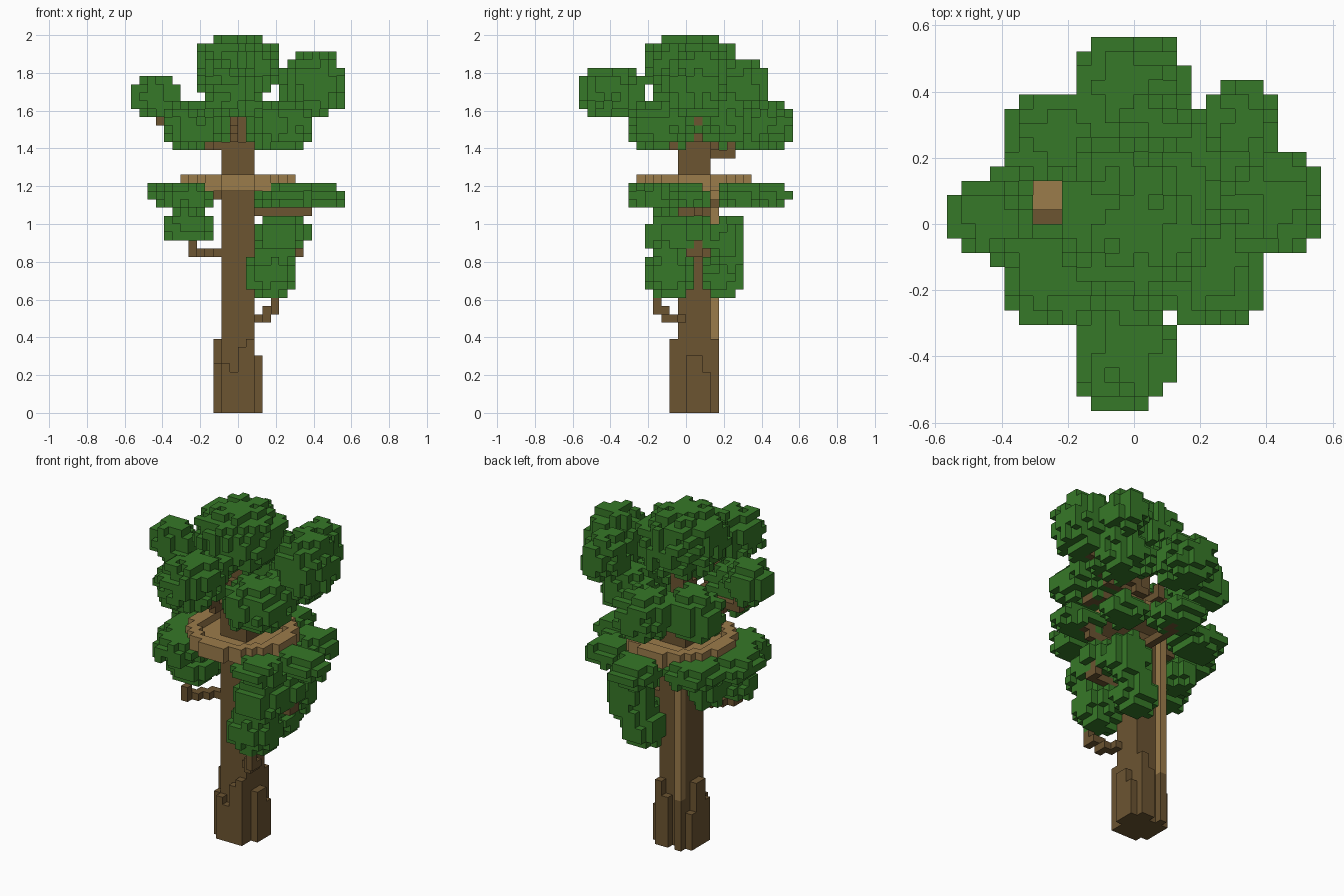
import bpy
import bmesh
import random
from mathutils import Vector

if "Cube" in bpy.data.objects:
    bpy.data.objects.remove(bpy.data.objects["Cube"], do_unlink=True)

random.seed(11)
UNIT = 2 / 46          # edge of one block
parts = {}             # part name -> (material, set of blocks)
taken = set()          # every filled block


def material(name, color):
    mat = bpy.data.materials.new(name)
    mat.use_nodes = True
    mat.diffuse_color = (*color, 1)
    bsdf = next(n for n in mat.node_tree.nodes if n.type == 'BSDF_PRINCIPLED')
    bsdf.inputs["Base Color"].default_value = (*color, 1)
    bsdf.inputs["Roughness"].default_value = 0.9
    return mat


leaf = material("leaf green", (0.037, 0.188, 0.021))
bark = material("bark brown", (0.15, 0.089, 0.031))
plank = material("plank brown", (0.33, 0.2, 0.07))


def add(name, mat, cells):
    """Claim the free blocks for a part."""
    free = set(cells) - taken
    taken.update(free)
    parts.setdefault(name, (mat, set()))[1].update(free)


def box(x0, x1, y0, y1, z0, z1):
    return [(x, y, z) for x in range(x0, x1)
            for y in range(y0, y1) for z in range(z0, z1)]


def clump(x0, x1, y0, y1, z0, z1):
    """Rounded blocky mass filling a box, with a ragged skin."""
    lo, hi = Vector((x0, y0, z0)), Vector((x1, y1, z1))
    mid, half = (lo + hi) / 2, (hi - lo) / 2
    cells = []
    for c in box(x0, x1, y0, y1, z0, z1):
        d = sum(abs((c[i] + 0.5 - mid[i]) / half[i]) ** 2.4 for i in range(3))
        if d < random.uniform(0.7, 1.25):
            cells.append(c)
    return cells


def branch(start, end):
    """Stepped line of blocks joined face to face."""
    pos, cells = list(start), [tuple(start)]
    while pos != list(end):
        axis = max(range(3), key=lambda i: abs(end[i] - pos[i]))
        pos[axis] += 1 if end[axis] > pos[axis] else -1
        cells.append(tuple(pos))
    return cells


def build(name, mat, cells):
    """Mesh the exposed faces of a part."""
    bm = bmesh.new()
    corners = {}

    def corner(p):
        if p not in corners:
            corners[p] = bm.verts.new(Vector(p) * UNIT)
        return corners[p]

    for c in sorted(cells):
        for axis in range(3):
            u, v = (axis + 1) % 3, (axis + 2) % 3
            for side in (0, 1):
                near = list(c)
                near[axis] += 2 * side - 1
                if tuple(near) in taken:
                    continue
                ring = []
                for a, b in ((0, 0), (1, 0), (1, 1), (0, 1)):
                    p = list(c)
                    p[axis] += side
                    p[u] += a
                    p[v] += b
                    ring.append(corner(tuple(p)))
                bm.faces.new(ring if side else ring[::-1])
    mesh = bpy.data.meshes.new(name)
    bm.to_mesh(mesh)
    bm.free()
    mesh.materials.append(mat)
    bpy.context.collection.objects.link(bpy.data.objects.new(name, mesh))


# Trunk and its thin leader inside the crown
add("trunk", bark, box(-2, 2, -1, 3, 0, 33))
add("trunk", bark, box(-1, 0, -1, 2, 33, 36))
add("trunk", bark, box(-1, 1, 0, 2, 33, 41))

# Ladder up the back of the trunk
add("ladder", plank, box(-2, -1, 3, 4, 7, 27))

# Root buttresses of uneven height
for x0, x1, y0, y1, top in ((-3, -2, 0, 2, 9), (-3, -2, -1, 0, 6), (-2, -1, -2, -1, 6),
                            (-1, 0, -2, -1, 5), (0, 2, -2, -1, 8), (1, 2, -2, -1, 9),
                            (2, 3, 0, 2, 7), (2, 3, 2, 3, 5), (-2, -1, 3, 4, 7),
                            (0, 1, 3, 4, 7), (1, 2, 3, 4, 9), (-3, -2, 2, 3, 5)):
    add("roots", bark, box(x0, x1, y0, y1, 0, top))

# Round platform with a raised rim
for x, y, z in box(-7, 7, -6, 8, 27, 29):
    r = ((x + 0.5) ** 2 + (y - 0.5) ** 2) ** 0.5
    if r < 6.9 and (z == 27 or r > 5.2):
        add("platform", plank, [(x, y, z)])

# Branches reaching to the leaf masses
for start, end in (((-3, -1, 19), (-6, -4, 20)), ((2, -1, 11), (4, -4, 13)),
                   ((2, 0, 19), (7, 1, 20)), ((2, 2, 20), (5, 4, 22)),
                   ((2, 2, 15), (3, 4, 16)), ((0, 3, 31), (0, 5, 32)),
                   ((1, 3, 32), (7, 6, 38)), ((2, 1, 33), (9, 1, 38)),
                   ((-3, 0, 34), (-10, 0, 36)), ((-1, -2, 33), (-1, -8, 37)),
                   ((-3, 2, 32), (-6, 5, 33)), ((2, -1, 32), (5, -3, 33)),
                   ((-3, -1, 32), (-5, -3, 33)), ((2, 1, 24), (9, 1, 26)),
                   ((-3, 1, 26), (-8, 0, 26)), ((0, 3, 25), (1, 9, 26))):
    add("branches", bark, branch(start, end))

# Upper leaf masses
UPPER = {
    "crown_top": (-5, 5, -5, 6, 38, 46),
    "crown_right": (6, 13, -2, 5, 36, 44),
    "crown_back_right": (5, 10, 4, 10, 37, 43),
    "crown_left": (-13, -7, -2, 3, 36, 41),
    "crown_front": (-4, 3, -13, -5, 36, 42),
    "crown_back": (-4, 3, 6, 13, 32, 38),
    "crown_back_left": (-9, -2, 3, 9, 32, 38),
    "crown_front_left": (-9, -2, -7, 0, 32, 38),
    "crown_front_right": (1, 9, -7, 1, 32, 38),
    "crown_side_right": (2, 9, 1, 8, 33, 38),
}
# Leaf skirt under the platform and masses lower on the trunk
LOWER = {
    "skirt_left": (-11, -4, -3, 4, 25, 28),
    "skirt_front_left": (-9, -3, -7, -1, 25, 28),
    "skirt_front_right": (3, 9, -7, -1, 25, 28),
    "skirt_right": (6, 13, -2, 3, 25, 28),
    "skirt_back_right": (4, 10, 4, 9, 25, 28),
    "skirt_back": (-2, 4, 6, 13, 25, 28),
    "skirt_back_left": (-9, -2, 3, 9, 25, 28),
    "low_left_back": (-7, -3, 0, 5, 21, 25),
    "low_left_front": (-9, -3, -4, 1, 21, 25),
    "low_right_front": (2, 8, -5, 1, 19, 24),
    "low_right_side": (4, 9, -1, 3, 20, 24),
    "low_right_back": (2, 8, 3, 7, 17, 24),
    "lowest_front": (1, 7, -5, 1, 14, 20),
    "lowest_back": (1, 6, 2, 7, 14, 19),
}
for group in (UPPER, LOWER):
    for name, extent in group.items():
        add("leaves_" + name, leaf, clump(*extent))

for name, (mat, cells) in parts.items():
    build(name, mat, cells)
